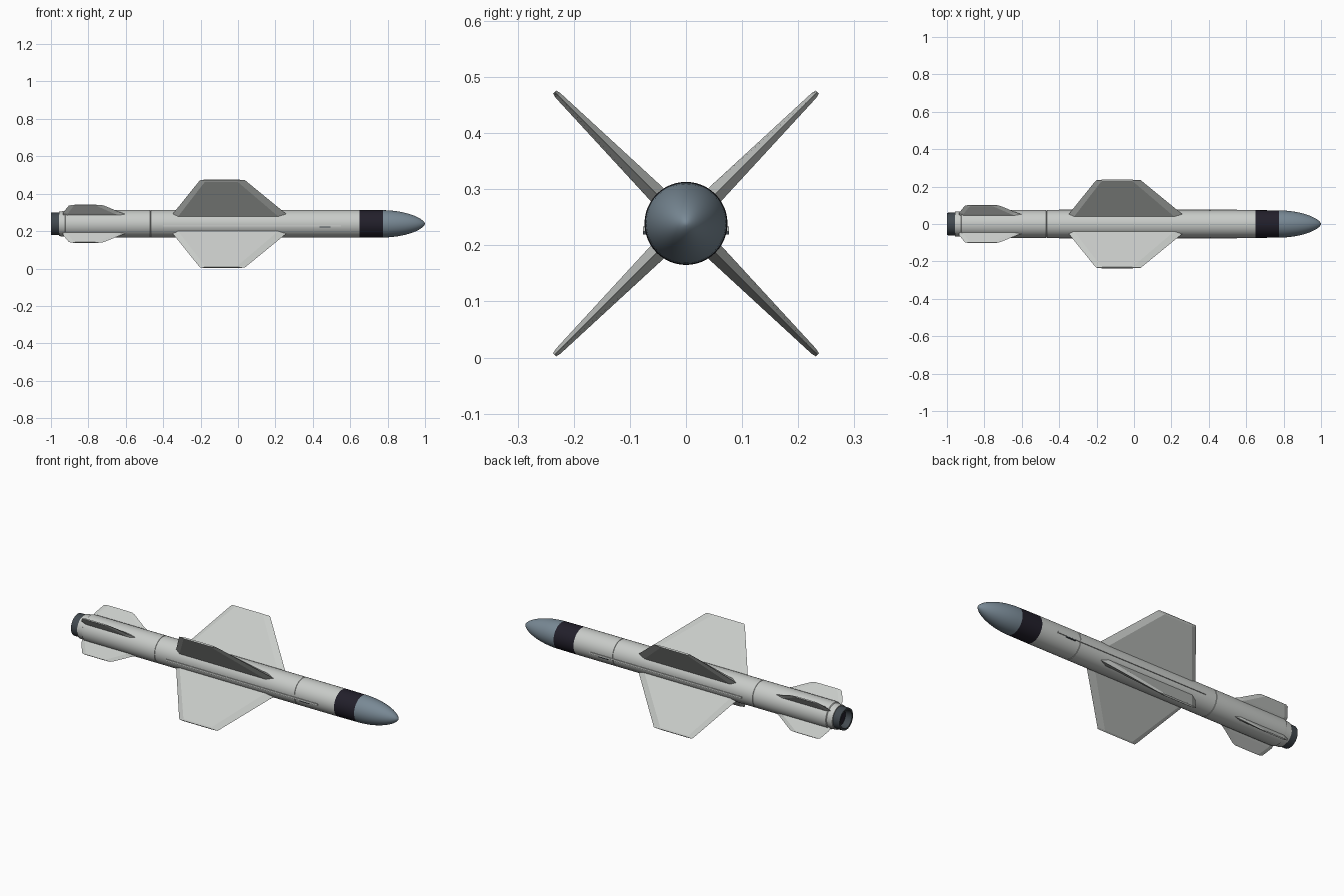
import bpy, bmesh, math
from mathutils import Matrix, Vector

if "Cube" in bpy.data.objects:
    bpy.data.objects.remove(bpy.data.objects["Cube"])

ZC = 0.239   # height of the body axis
R = 0.074    # body radius


def material(name, rgb):
    m = bpy.data.materials.new(name)
    m.diffuse_color = (*rgb, 1)
    m.use_nodes = True
    m.node_tree.nodes["Principled BSDF"].inputs["Base Color"].default_value = m.diffuse_color
    return m


PALE = material("pale grey", (0.58, 0.60, 0.58))
SLATE = material("slate blue", (0.19, 0.25, 0.30))
BLACK = material("near black", (0.016, 0.014, 0.024))
STEEL = material("dark steel", (0.055, 0.068, 0.08))


def finish(bm, name, mat, smooth=False):
    bmesh.ops.remove_doubles(bm, verts=bm.verts, dist=1e-5)
    bmesh.ops.recalc_face_normals(bm, faces=bm.faces)
    me = bpy.data.meshes.new(name)
    bm.to_mesh(me)
    bm.free()
    me.materials.append(mat)
    ob = bpy.data.objects.new(name, me)
    bpy.context.collection.objects.link(ob)
    if smooth:
        bpy.ops.object.select_all(action='DESELECT')
        ob.select_set(True)
        bpy.context.view_layer.objects.active = ob
        bpy.ops.object.shade_smooth_by_angle(angle=math.radians(30))
    return ob


def lathe(name, profile, mat, n=48):
    """Revolve (x, radius) points about the body axis."""
    bm = bmesh.new()
    rings = []
    for x, r in profile:
        if r == 0:
            rings.append([bm.verts.new((x, 0, ZC))] * n)
        else:
            rings.append([bm.verts.new((x, r * math.cos(a), ZC + r * math.sin(a)))
                          for a in (2 * math.pi * i / n for i in range(n))])
    for a, b in zip(rings, rings[1:]):
        for i in range(n):
            j = (i + 1) % n
            bm.faces.new(list(dict.fromkeys((a[i], a[j], b[j], b[i]))))
    return finish(bm, name, mat, True)


def blade(name, sections, bevel, angle, mat):
    """Loft hexagonal sections (radius, x_back, x_front, half thickness)."""
    bm = bmesh.new()
    rot = Matrix.Rotation(angle, 4, 'X')
    loops = []
    for r, xb, xf, t in sections:
        pts = [(xb, 0), (xb + bevel, t), (xf - bevel * 1.5, t),
               (xf, 0), (xf - bevel * 1.5, -t), (xb + bevel, -t)]
        loops.append([bm.verts.new(rot @ Vector((x, r, w)) + Vector((0, 0, ZC)))
                      for x, w in pts])
    for a, b in zip(loops, loops[1:]):
        for i in range(6):
            j = (i + 1) % 6
            bm.faces.new((a[i], a[j], b[j], b[i]))
    bm.faces.new(loops[0])
    bm.faces.new(loops[-1])
    return finish(bm, name, mat)


def box(name, x0, x1, y, z, wy, wz, mat):
    bm = bmesh.new()
    bmesh.ops.create_cube(bm, size=1, matrix=Matrix.Translation(((x0 + x1) / 2, y, z))
                          @ Matrix.Diagonal((x1 - x0, wy, wz, 1)))
    return finish(bm, name, mat)


# body tube with shallow panel grooves and a stepped tail collar
body = [(-0.958, 0), (-0.958, 0.066), (-0.925, 0.068), (-0.922, 0.0725), (-0.905, R)]
for seam in (-0.468, 0.405):
    body += [(seam - 0.002, R), (seam - 0.001, R - 0.002),
             (seam + 0.001, R - 0.002), (seam + 0.002, R)]
body += [(0.65, R), (0.65, 0)]
lathe("body_tube", body, PALE)

# dark band behind the nose
lathe("nose_band", [(0.65, 0), (0.65, R), (0.775, R - 0.001), (0.775, 0)], BLACK)

# rounded ogive nose
nose = [(0.775, 0), (0.775, R - 0.001)]
for i in range(1, 15):
    u = i / 14
    s = math.sin(u * math.pi / 2)
    nose.append((0.775 + 0.225 * s, (R - 0.001) * (1 - s ** 1.9) ** 0.62 if i < 14 else 0))
lathe("nose_cone", nose, SLATE)

# hollow exhaust nozzle
lathe("nozzle", [(-0.955, 0.061), (-1.0, 0.060), (-1.0, 0.050), (-0.962, 0.044)], STEEL)
lathe("nozzle_throat", [(-0.964, 0.048), (-0.964, 0)], BLACK)

# four main wings and four tail fins on the diagonals
WING = [(0.055, -0.36, 0.275, 0.017), (0.322, -0.208, 0.044, 0.006),
        (0.331, -0.2, 0.036, 0.004)]
FIN = [(0.055, -0.935, -0.56, 0.009), (0.085, -0.935, -0.625, 0.008),
       (0.137, -0.905, -0.715, 0.004), (0.142, -0.892, -0.73, 0.003)]
for k in range(4):
    ang = math.pi / 4 + k * math.pi / 2
    blade(f"wing_{k + 1}", WING, 0.03, ang, PALE)
    blade(f"tail_fin_{k + 1}", FIN, 0.025, ang, PALE)

# cable ducts along both flanks, each with a small dark port
for side, label in ((-1, "front"), (1, "rear")):
    box(f"{label}_cable_duct", -0.4, 0.55, side * 0.073, 0.229, 0.008, 0.009, PALE)
    box(f"{label}_duct_port", 0.435, 0.495, side * 0.0725, 0.222, 0.008, 0.006, STEEL)
